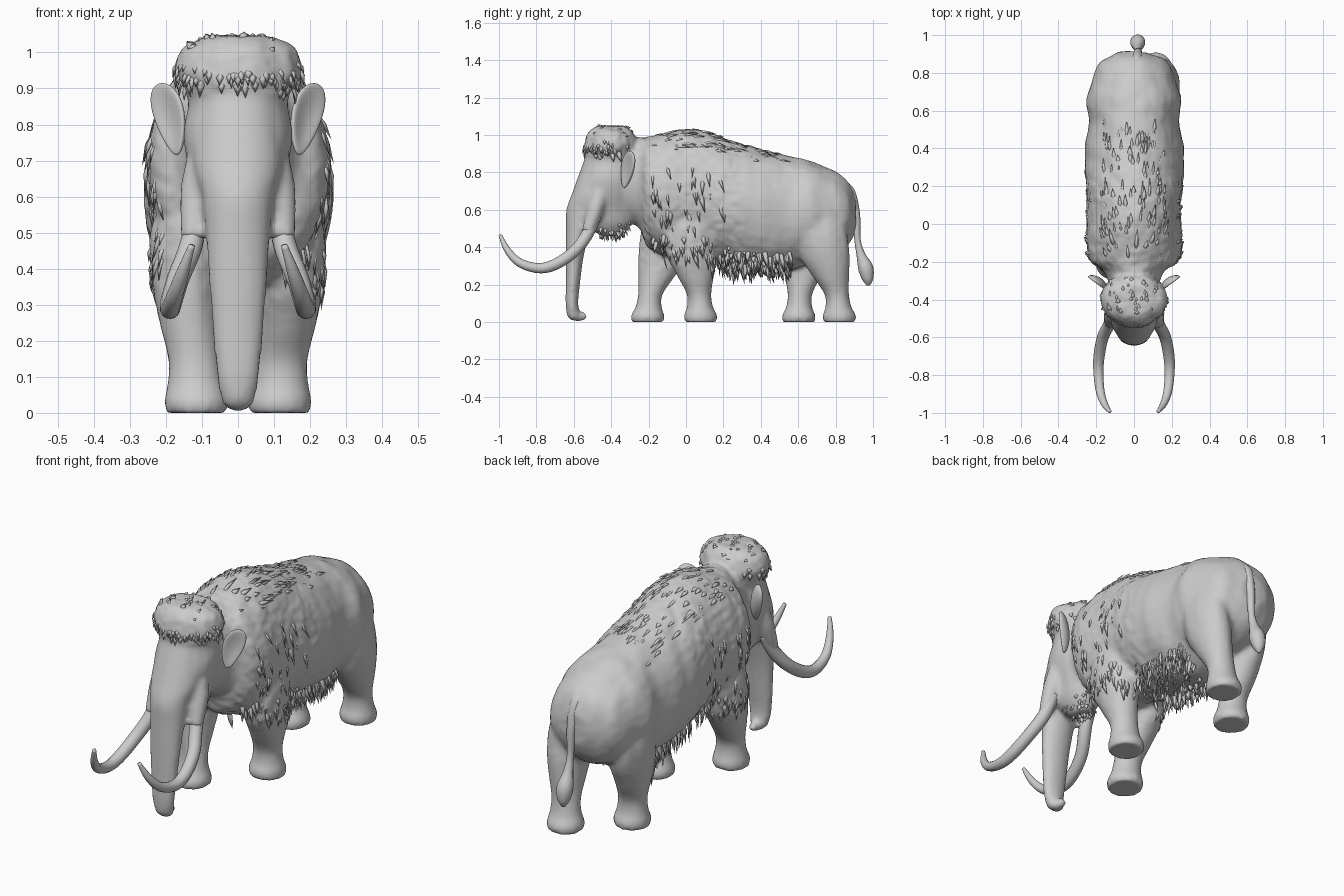
import bpy, bmesh, random
from math import pi, sin, cos
from mathutils import Vector, noise
from mathutils.bvhtree import BVHTree

random.seed(4)
cube = bpy.data.objects.get("Cube")
if cube:
    bpy.data.objects.remove(cube)

GREY = (0.6, 0.6, 0.6, 1)
hide = bpy.data.materials.new("grey_hide")
hide.use_nodes = True
hide.diffuse_color = GREY
hide.node_tree.nodes["Principled BSDF"].inputs["Base Color"].default_value = GREY


def make_object(name, bm):
    mesh = bpy.data.meshes.new(name)
    bmesh.ops.recalc_face_normals(bm, faces=bm.faces)
    bm.to_mesh(mesh)
    bm.free()
    for p in mesh.polygons:
        p.use_smooth = True
    mesh.materials.append(hide)
    obj = bpy.data.objects.new(name, mesh)
    bpy.context.collection.objects.link(obj)
    return obj


def spline(rows, steps=4):
    """Catmull-Rom through rows of numbers."""
    rows = [Vector(r) for r in rows]
    out = []
    for i in range(len(rows) - 1):
        a, b, c, d = rows[max(i - 1, 0)], rows[i], rows[i + 1], rows[min(i + 2, len(rows) - 1)]
        for k in range(steps):
            t = k / steps
            out.append(b + (c - a) * t / 2 + (a * 2 - b * 5 + c * 4 - d) * t * t / 2
                       + (b * 3 - a - c * 3 + d) * t ** 3 / 2)
    return out + [rows[-1]]


def loft(bm, rings, sides=20):
    """Closed tube through rings of (centre, u axis, v axis)."""
    loops = []
    for c, u, v in rings:
        angles = [2 * pi * k / sides for k in range(sides)]
        loops.append([bm.verts.new(c + u * cos(a) + v * sin(a)) for a in angles])
    for lo, hi in zip(loops, loops[1:]):
        for k in range(sides):
            j = (k + 1) % sides
            bm.faces.new((lo[k], lo[j], hi[j], hi[k]))
    bm.faces.new(loops[0][::-1])
    bm.faces.new(loops[-1])


def upright(bm, rows):
    """Loft with level rings; rows are (x, y, z, x radius, y radius)."""
    loft(bm, [(Vector(r[:3]), Vector((r[3], 0, 0)), Vector((0, r[4], 0))) for r in spline(rows)])


def tube(bm, rows, sides=14):
    """Tube following a path; rows are (x, y, z, radius)."""
    pts = spline(rows, 6)
    rings = []
    for i, p in enumerate(pts):
        along = (pts[min(i + 1, len(pts) - 1)] - pts[max(i - 1, 0)]).to_3d().normalized()
        u = along.cross(Vector((1, 0, 0))).normalized()
        rings.append((p.to_3d(), u * p[3], along.cross(u) * p[3]))
    loft(bm, rings, sides)


# Torso: y, top, bottom, half width
body = bmesh.new()
TORSO = [(-.36, .97, .58, .12), (-.25, .985, .5, .16), (-.2, .99, .4, .235), (-.1, 1.015, .35, .255),
         (0, 1.03, .34, .248), (.1, 1.02, .33, .248), (.25, .967, .3, .262), (.42, .917, .27, .262),
         (.54, .892, .27, .238), (.66, .863, .31, .25), (.8, .8, .36, .21), (.87, .745, .42, .165),
         (.91, .66, .5, .075)]
loft(body, [(Vector((0, y, (t + b) / 2)), Vector((w, 0, 0)), Vector((0, 0, (t - b) / 2)))
            for y, t, b, w in spline(TORSO)], 28)

# Head with domed crown, and trunk: y, z, x radius, y radius
HEAD = [(-.4, .46, .04, .05), (-.42, .52, .085, .13), (-.43, .6, .11, .17), (-.42, .7, .142, .18),
        (-.41, .78, .152, .16), (-.4, .86, .138, .145), (-.4, .905, .155, .145), (-.4, .945, .178, .145),
        (-.4, 1.01, .16, .125), (-.4, 1.045, .1, .08)]
TRUNK = [(-.47, .88, .1, .07), (-.5, .7, .125, .105), (-.55, .6, .1, .09), (-.575, .5, .09, .067),
         (-.595, .35, .08, .048), (-.605, .2, .069, .038), (-.61, .1, .059, .034), (-.6, .03, .045, .035),
         (-.59, .01, .025, .025)]
for profile in (HEAD, TRUNK):
    upright(body, [(0, *row) for row in profile])
tube(body, [(0, -.61, .045, .034), (0, -.57, .027, .026), (0, -.535, .04, .02)])

# Legs in mid-stride: share of lean, height, offset, x radius, y radius
LEG = [(1, .68, .12, .08, .115), (1, .5, .14, .1, .14), (.8, .36, .142, .095, .135), (.45, .25, .135, .083, .1),
       (.1, .15, .122, .072, .066), (0, .08, .118, .078, .07), (-.05, .035, .115, .09, .09),
       (-.05, 0, .115, .086, .087)]
for side, foot, top in ((1, .075, .02), (-1, -.2, -.1), (1, .815, .72), (-1, .605, .65)):
    upright(body, [(side * x, foot + (top - foot) * k, z, rx, ry) for k, z, x, rx, ry in LEG])

# Tusk sockets
for side in (1, -1):
    tube(body, [(side * .1, -.45, .74, .035), (side * .115, -.48, .62, .045), (side * .125, -.525, .48, .034)])

# Fuse the body into one skin
rough = make_object("body_base", body)
remesh = rough.modifiers.new("fuse", "REMESH")
remesh.mode, remesh.voxel_size = "VOXEL", .013
soften = rough.modifiers.new("soften", "SMOOTH")
soften.factor, soften.iterations = .5, 5
graph = bpy.context.evaluated_depsgraph_get()
fused = bpy.data.meshes.new_from_object(rough.evaluated_get(graph))
bpy.data.objects.remove(rough)

# Coat relief: long vertical waves, rougher on the mantle and crown
skin = bmesh.new()
skin.from_mesh(fused)
bpy.data.meshes.remove(fused)
skin.normal_update()
shifts = []
for v in skin.verts:
    x, y, z = v.co
    furry = min(max((z - .22) * 6, 0), 1) if y > -.24 or z > .9 else 0
    rough_fur = .6 if y < .3 else .15
    wave = noise.noise(Vector((x * 13, y * 13, z * 4))) + noise.noise(v.co * 32) * rough_fur
    shifts.append(v.normal * wave * furry * .008)
for v, shift in zip(skin.verts, shifts):
    v.co += shift
surface = BVHTree.FromBMesh(skin)
make_object("body", skin)


def lock(bm, p, n, flow, length, width, lift):
    """One tapering lock of hair, its root sunk into the skin."""
    t = flow - n * flow.dot(n) * (n.z > -.5) + n * lift
    w = t.cross(n + Vector((.01, .02, .03))).normalized() * width
    bend = p + t * length * .45
    base = [bm.verts.new(q - n * .01) for q in (p - w, p + n * .006, p + w, p - n * .012)]
    mid = [bm.verts.new(q) for q in (bend - w * .8, bend + n * .006, bend + w * .8, bend - n * .008)]
    tip = bm.verts.new(p + t * length)
    bm.faces.new(base)
    for k in range(4):
        j = (k + 1) % 4
        bm.faces.new((base[k], base[j], mid[j], mid[k]))
        bm.faces.new((mid[k], mid[j], tip))


def fur(name, count, low, high, aim, flow, length, lift):
    """Scatter locks where rays from a box meet the skin above the feet."""
    bm = bmesh.new()
    for i in range(count):
        start = Vector(random.uniform(a, b) for a, b in zip(low, high))
        ray = Vector(aim)
        if ray.x:
            ray.x = 1 if i % 2 else -1
            start.x = -2 * ray.x
        p, n, _, _ = surface.ray_cast(start, ray)
        if p and p.z > .2:
            lean = Vector(flow) + Vector((0, random.uniform(-.25, .25), 0))
            lock(bm, p, n, lean, length * random.uniform(.6, 1.2), random.uniform(.008, .016), lift)
    make_object(name, bm)


DOWN, BACK = (0, .1, -1), (0, 1, -.3)
fur("belly_fringe", 190, (0, .14, .3), (0, .56, .38), (1, 0, 0), DOWN, .09, .02)
fur("under_belly_hair", 120, (-.18, .12, -1), (.18, .56, -1), (0, 0, 1), DOWN, .035, .2)
fur("shoulder_fringe", 90, (0, -.2, .36), (0, .16, .48), (1, 0, 0), DOWN, .08, .02)
fur("flank_hair", 70, (0, -.2, .5), (0, .2, .85), (1, 0, 0), DOWN, .1, 0)
fur("back_hair", 110, (-.17, -.2, 2), (.17, .5, 2), (0, 0, -1), BACK, .09, .02)
fur("brow_fringe", 40, (-.15, -2, .92), (.15, -2, .97), (0, 1, 0), DOWN, .045, .04)
fur("temple_fringe", 44, (0, -.5, .9), (0, -.3, .98), (1, 0, 0), DOWN, .05, .04)
fur("crown_hair", 36, (-.14, -.5, 2), (.14, -.28, 2), (0, 0, -1), (0, .6, 0), .06, .03)
fur("chin_hair", 45, (-.08, -.47, .3), (.08, -.3, .3), (0, 0, 1), DOWN, .03, .1)

# Ears and tusks, mirrored
TUSK = [(.11, -.48, .57, .03), (.13, -.53, .465, .032), (.165, -.6, .375, .031), (.185, -.7, .308, .03),
        (.188, -.79, .288, .027), (.178, -.89, .318, .023), (.155, -.955, .385, .018), (.128, -.993, .465, .009)]
for side, word in ((1, "left"), (-1, "right")):
    tusk = bmesh.new()
    tube(tusk, [(side * x, y, z, r) for x, y, z, r in TUSK])
    make_object(word + "_tusk", tusk)

    ear = bmesh.new()
    bmesh.ops.create_uvsphere(ear, u_segments=24, v_segments=16, radius=1)
    for v in ear.verts:
        a, b, c = v.co
        out = a * .06 * (.85 + .3 * c) + .025 * c
        thick = b * .024 - max(0, 1 - a * a - c * c) * (.026 if b > 0 else .008)
        v.co = (side * (.19 + out * .8 + thick * .6), -.315 + out * .6 - thick * .8, .815 + c * .1)
    make_object(word + "_ear", ear)

# Tail with a tufted end
tail = bmesh.new()
tube(tail, [(.01, .8, .74, .03), (.015, .87, .7, .03), (.02, .907, .58, .023), (.02, .917, .44, .017),
            (.02, .935, .36, .024), (.02, .96, .29, .04), (.02, .972, .23, .03), (.02, .975, .195, .008)])
make_object("tail", tail)
